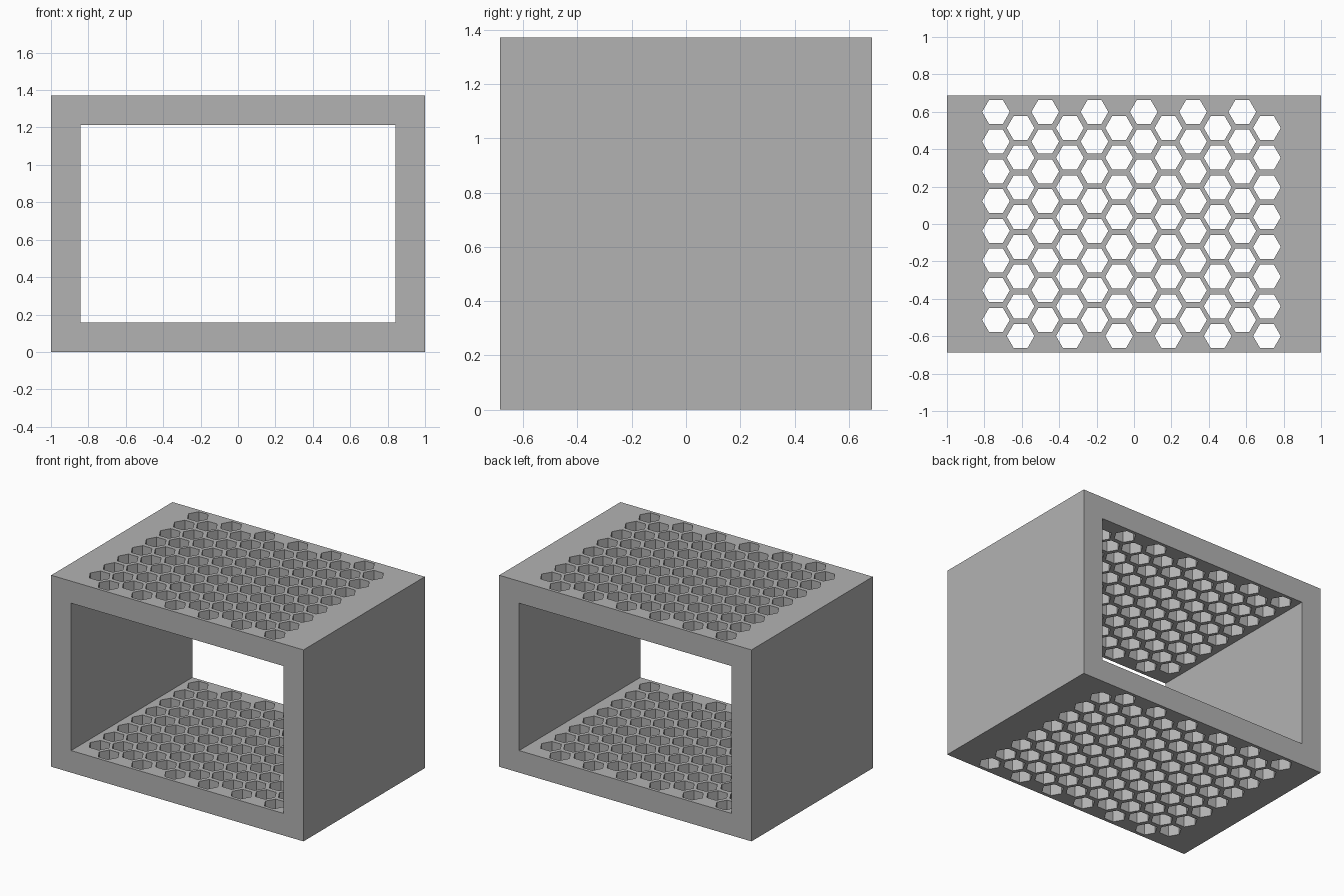
import bpy
import bmesh
from math import pi
from mathutils import Matrix, Vector

if "Cube" in bpy.data.objects:
    bpy.data.objects.remove(bpy.data.objects["Cube"])

WIDTH, DEPTH, HEIGHT, WALL = 2.0, 1.373, 1.372, 0.158
COLUMNS, ROWS = 12, 8
STEP_X, STEP_Y, HOLE_RADIUS = 0.1317, 0.1589, 0.074

grey = bpy.data.materials.new("plain grey")
grey.use_nodes = True
colour = (0.45, 0.45, 0.45, 1)
grey.diffuse_color = colour
grey.node_tree.nodes["Principled BSDF"].inputs["Base Color"].default_value = colour


def add_object(name, bm):
    bmesh.ops.recalc_face_normals(bm, faces=bm.faces)
    mesh = bpy.data.meshes.new(name)
    bm.to_mesh(mesh)
    bm.free()
    mesh.materials.append(grey)
    obj = bpy.data.objects.new(name, mesh)
    bpy.context.collection.objects.link(obj)
    return obj


def add_box(name, size):
    bm = bmesh.new()
    bmesh.ops.create_cube(bm, size=1)
    centre = Vector((0, 0, HEIGHT / 2))
    bmesh.ops.transform(bm, verts=bm.verts,
                        matrix=Matrix.Translation(centre) @ Matrix.Diagonal((*size, 1)))
    return add_object(name, bm)


def cut(target, cutter):
    cutter.hide_render = True
    mod = target.modifiers.new("cut", "BOOLEAN")
    mod.operation = "DIFFERENCE"
    mod.solver = "EXACT"
    mod.object = cutter
    bpy.context.view_layer.objects.active = target
    bpy.ops.object.modifier_apply(modifier=mod.name)
    bpy.data.objects.remove(cutter)


# Rectangular sleeve, open at front and back
case = add_box("perforated_case", (WIDTH, DEPTH, HEIGHT))
cut(case, add_box("opening_cutter", (WIDTH - 2 * WALL, DEPTH * 2, HEIGHT - 2 * WALL)))

# Staggered hexagonal vents through the top and bottom panels
bm = bmesh.new()
for col in range(COLUMNS):
    first_y = -0.599 if col % 2 else -0.513
    for row in range(ROWS):
        centre = Vector((-0.738 + col * STEP_X, first_y + row * STEP_Y, HEIGHT / 2))
        bmesh.ops.create_cone(bm, cap_ends=True, segments=6, radius1=HOLE_RADIUS,
                              radius2=HOLE_RADIUS, depth=HEIGHT * 1.5,
                              matrix=Matrix.Translation(centre) @ Matrix.Rotation(pi / 2, 4, "Z"))
cut(case, add_object("vent_cutter", bm))
